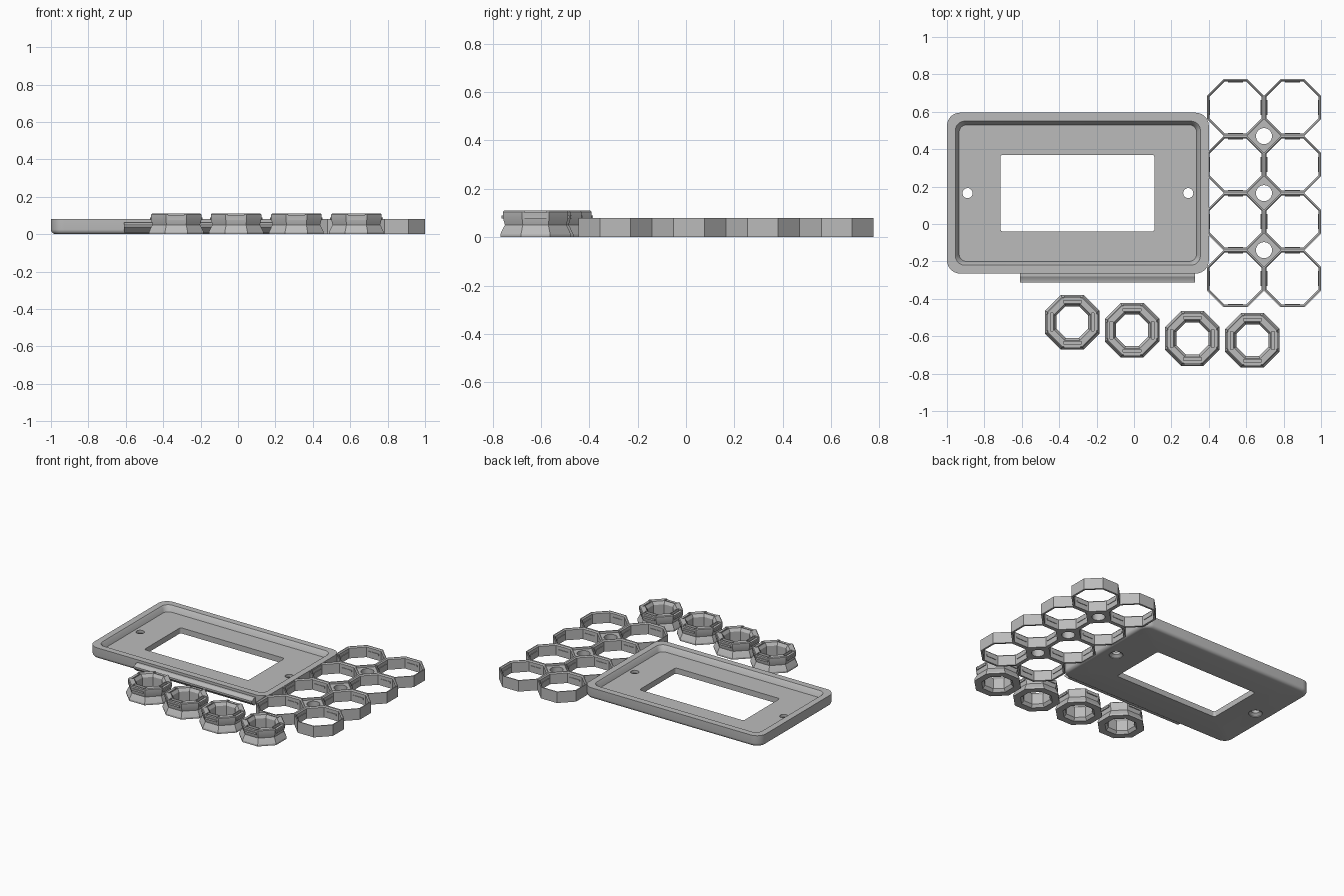
import bpy, bmesh, math
from mathutils import Matrix, Vector

if "Cube" in bpy.data.objects:
    bpy.data.objects.remove(bpy.data.objects["Cube"])

grey = bpy.data.materials.new("plain grey")
grey.diffuse_color = (0.5, 0.5, 0.5, 1)
grey.use_nodes = True
grey.node_tree.nodes["Principled BSDF"].inputs["Base Color"].default_value = grey.diffuse_color


def finish(name, bm):
    bmesh.ops.recalc_face_normals(bm, faces=bm.faces)
    me = bpy.data.meshes.new(name)
    bm.to_mesh(me)
    bm.free()
    me.materials.append(grey)
    ob = bpy.data.objects.new(name, me)
    bpy.context.collection.objects.link(ob)
    return ob


def loft(name, loops, closed=True):
    """Skin equal-length loops; closed joins last to first, else caps both ends."""
    bm = bmesh.new()
    rows = [[bm.verts.new(p) for p in lp] for lp in loops]
    n = len(rows[0])
    pairs = list(zip(rows, rows[1:])) + ([(rows[-1], rows[0])] if closed else [])
    for a, b in pairs:
        for i in range(n):
            j = (i + 1) % n
            bm.faces.new((a[i], a[j], b[j], b[i]))
    if not closed:
        bm.faces.new(rows[0])
        bm.faces.new(rows[-1])
    return finish(name, bm)


def polygon(cx, cy, r, z, n, turn=0.0):
    return [(cx + r * math.cos(turn + math.tau * i / n),
             cy + r * math.sin(turn + math.tau * i / n), z) for i in range(n)]


def octagon(cx, cy, apothem, z):
    return polygon(cx, cy, apothem / math.cos(math.pi / 8), z, 8, math.pi / 8)


def rounded_rect(x0, x1, y0, y1, r, z, seg=7):
    pts = []
    corners = ((x1 - r, y1 - r), (x0 + r, y1 - r), (x0 + r, y0 + r), (x1 - r, y0 + r))
    for k, (cx, cy) in enumerate(corners):
        for i in range(seg + 1):
            a = math.pi / 2 * (k + i / seg)
            pts.append((cx + r * math.cos(a), cy + r * math.sin(a), z))
    return pts


def boxes(name, specs):
    """specs: (cx, cy, r0, r1, width, z0, z1, quarter turn) boxes facing outwards."""
    bm = bmesh.new()
    for cx, cy, r0, r1, w, z0, z1, q in specs:
        m = (Matrix.Translation((cx, cy, 0)) @ Matrix.Rotation(q * math.pi / 2, 4, 'Z')
             @ Matrix.Translation(((r0 + r1) / 2, 0, (z0 + z1) / 2))
             @ Matrix.Diagonal((r1 - r0, w, z1 - z0, 1)))
        bmesh.ops.create_cube(bm, size=1, matrix=m)
    return finish(name, bm)


def cut(ob, cutter):
    mod = ob.modifiers.new("cut", 'BOOLEAN')
    mod.operation, mod.solver, mod.object = 'DIFFERENCE', 'EXACT', cutter
    dg = bpy.context.evaluated_depsgraph_get()
    me = bpy.data.meshes.new_from_object(ob.evaluated_get(dg))
    ob.modifiers.clear()
    ob.data = me
    bpy.data.objects.remove(cutter)


# Face plate: tray with rounded lower edge, shallow pocket and window
X0, X1, Y0, Y1 = -1.0, 0.40, -0.265, 0.595


def inset(d, r, z):
    return rounded_rect(X0 + d, X1 - d, Y0 + d, Y1 - d, r, z)


R = 0.025
loops = []
for i in range(6):
    a = math.pi / 2 * i / 5
    d = R * (1 - math.sin(a))
    loops.append(inset(d, 0.07 - d, R * (1 - math.cos(a))))
loops += [inset(0, 0.07, 0.08), inset(0.045, 0.05, 0.08),
          inset(0.052, 0.045, 0.072), inset(0.065, 0.04, 0.04),
          rounded_rect(-0.715, 0.11, -0.04, 0.37, 0.015, 0.04),
          rounded_rect(-0.715, 0.11, -0.04, 0.37, 0.015, 0.0)]
plate = loft("face_plate", loops)

# Screw holes, countersunk from below
for hx in (-0.89, 0.29):
    cut(plate, loft("hole_cutter", [polygon(hx, 0.165, r, z, 24) for r, z in
        ((0.045, -0.01), (0.045, 0.005), (0.027, 0.02), (0.027, 0.1))], closed=False))

# Lip along the front edge of the plate
lip = [(-0.26, 0.062), (-0.282, 0.062), (-0.298, 0.052), (-0.312, 0.05),
       (-0.312, 0.038), (-0.282, 0.01), (-0.26, 0.01)]
loft("front_lip", [[(x, y, z) for y, z in lip] for x in (-0.61, 0.325)], closed=False)

# Grid of octagonal rings with small ridges on the inner walls
A = 0.1525
RX, RY = 0.695, 0.165
ridges = []
for col in (-1, 1):
    for row in (-3, -1, 1, 3):
        cx, cy = RX + col * A, RY + row * A
        loft("octagon_ring", [octagon(cx, cy, a, z) for a, z in
             ((A, 0), (A, 0.08), (0.146, 0.08), (0.139, 0.072), (0.139, 0))])
        ridges += [(cx, cy, 0.135, 0.142, 0.08, 0.036, 0.048, q) for q in range(4)]
boxes("ring_ridges", ridges)

# Diamond webs with screw holes between the rings
half = A * math.tan(math.pi / 8) * math.sqrt(2)
for row in (-2, 0, 2):
    cy = RY + row * A

    def diamond(z, n=24):
        pts = []
        for i in range(n):
            a = math.tau * i / n
            r = half / (abs(math.cos(a)) + abs(math.sin(a)))
            pts.append((RX + r * math.cos(a), cy + r * math.sin(a), z))
        return pts
    web = loft("diamond_web", [diamond(0.0), diamond(0.065),
               polygon(RX, cy, 0.043, 0.065, 24), polygon(RX, cy, 0.043, 0.0, 24)])

# Loose octagonal caps with waisted sides, snap tabs and slots
cap_profile = ((0.146, 0), (0.146, 0.012), (0.132, 0.042), (0.127, 0.05), (0.135, 0.08),
               (0.135, 0.105), (0.130, 0.11), (0.098, 0.11), (0.085, 0.09),
               (0.085, 0.02), (0.10, 0.0))
for cx, cy in ((-0.33, -0.525), (-0.01, -0.568), (0.312, -0.612), (0.633, -0.622)):
    cap = loft("octagon_cap", [octagon(cx, cy, a, z) for a, z in cap_profile])
    cut(cap, boxes("slot_cutter", [(cx, cy, 0.103, 0.117, 0.096, 0.03, 0.13, q)
                                   for q in range(4)]))
    cut(cap, boxes("tab_cutter", [(cx, cy, 0.11, 0.16, 0.09, 0.103, 0.13, q)
                                  for q in range(4)]))
    boxes("snap_ridges", [(cx, cy, 0.128, 0.141, 0.09, 0.077, 0.09, q) for q in range(4)])

# Smooth the rounded edges, keep corners sharp
for ob in bpy.context.scene.objects:
    ob.select_set(True)
    bpy.context.view_layer.objects.active = ob
bpy.ops.object.shade_smooth_by_angle(angle=math.radians(25))
